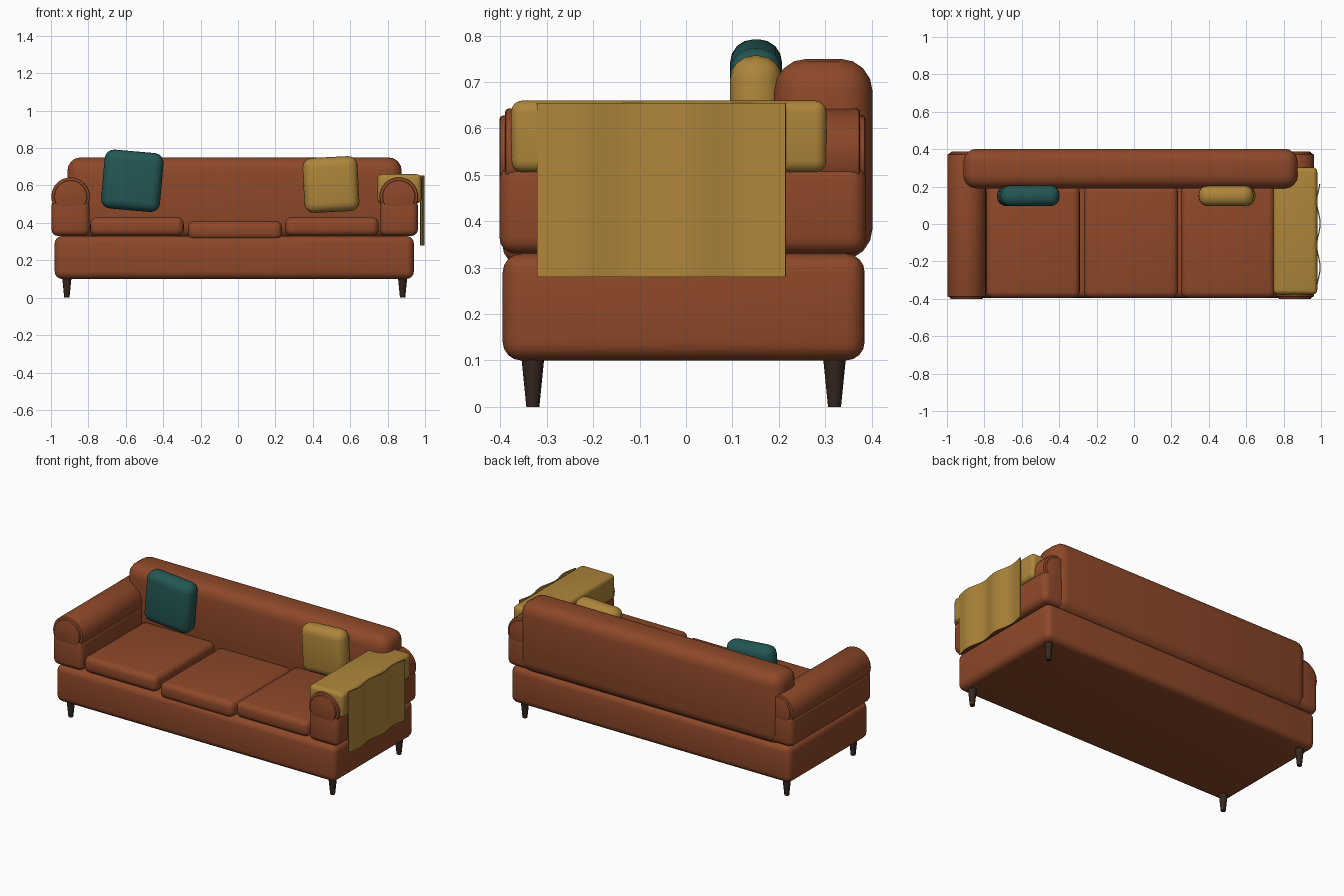
import bpy
import math

if "Cube" in bpy.data.objects:
    bpy.data.objects.remove(bpy.data.objects["Cube"], do_unlink=True)


def material(name, rgb):
    m = bpy.data.materials.new(name)
    m.use_nodes = True
    m.diffuse_color = (*rgb, 1)
    m.node_tree.nodes["Principled BSDF"].inputs["Base Color"].default_value = (*rgb, 1)
    return m


leather = material("brown leather", (0.27, 0.065, 0.022))
mustard = material("mustard cloth", (0.42, 0.235, 0.042))
teal = material("teal cloth", (0.017, 0.095, 0.09))
wood = material("dark wood", (0.035, 0.02, 0.013))


def finish(obj, name, mat, bevel=0, segments=4):
    obj.name = name
    obj.data.materials.clear()
    obj.data.materials.append(mat)
    if bevel:
        mod = obj.modifiers.new("rounding", "BEVEL")
        mod.width = bevel
        mod.segments = segments
        mod.limit_method = "ANGLE"
        mod.angle_limit = math.radians(40)
        bpy.ops.object.modifier_apply(modifier=mod.name)
    bpy.ops.object.shade_smooth_by_angle(angle=math.radians(35))
    return obj


def box(name, mat, xs, ys, zs, bevel, tilt=0):
    spans = (xs, ys, zs)
    bpy.ops.mesh.primitive_cube_add(size=1, location=[(a + b) / 2 for a, b in spans])
    obj = bpy.context.object
    obj.scale = [b - a for a, b in spans]
    bpy.ops.object.transform_apply(location=False, rotation=False, scale=True)
    obj.rotation_euler.y = math.radians(tilt)
    return finish(obj, name, mat, bevel)


def roll(name, x, z, radius, y0, y1, bevel):
    bpy.ops.mesh.primitive_cylinder_add(vertices=32, radius=radius, depth=y1 - y0,
                                        location=(x, (y0 + y1) / 2, z),
                                        rotation=(math.pi / 2, 0, 0))
    return finish(bpy.context.object, name, leather, bevel, 2)


# Frame and backrest
box("base", leather, (-0.98, 0.94), (-0.395, 0.385), (0.10, 0.33), 0.04)
box("backrest", leather, (-0.912, 0.875), (0.19, 0.402), (0.315, 0.75), 0.07)

# Rolled arms with raised end caps
for side, x in (("right", -0.895), ("left", 0.86)):
    box(side + "_arm", leather, (x - 0.102, x + 0.102), (-0.402, 0.388), (0.33, 0.525), 0.035)
    roll(side + "_arm_roll", x, 0.54, 0.103, -0.39, 0.375, 0.008)
    roll(side + "_arm_caps", x, 0.54, 0.088, -0.402, 0.387, 0.008)

# Seat cushions
for name, x0, x1, top in (("right", -0.79, -0.29, 0.43),
                          ("middle", -0.268, 0.235, 0.41),
                          ("left", 0.252, 0.752, 0.43)):
    box(name + "_seat_cushion", leather, (x0, x1), (-0.395, 0.205), (top - 0.10, top), 0.035)

# Throw pillows
box("teal_pillow", teal, (-0.723, -0.407), (0.095, 0.207), (0.467, 0.783), 0.05, 5)
box("mustard_pillow", mustard, (0.35, 0.644), (0.095, 0.207), (0.458, 0.752), 0.05, -3)

# Blanket over the left arm, with a rippled hanging panel
box("blanket_top", mustard, (0.745, 0.98), (-0.377, 0.303), (0.505, 0.66), 0.025)
bpy.ops.mesh.primitive_grid_add(x_subdivisions=8, y_subdivisions=48, size=1)
panel = bpy.context.object
for v in panel.data.vertices:
    y = -0.053 + v.co.y * 0.535
    z = 0.467 - v.co.x * 0.375
    ripple = 0.009 * math.cos(2 * math.pi * (y + 0.115) / 0.235)
    v.co = (0.986 - ripple, y, z)
thickness = panel.modifiers.new("cloth thickness", "SOLIDIFY")
thickness.thickness = 0.006
thickness.offset = 0
bpy.ops.object.modifier_apply(modifier=thickness.name)
finish(panel, "blanket_hanging_panel", mustard)

# Tapered legs
for x, side in ((-0.915, "right"), (0.88, "left")):
    for y, end in ((-0.33, "front"), (0.32, "back")):
        bpy.ops.mesh.primitive_cone_add(vertices=12, radius1=0.014, radius2=0.025,
                                        depth=0.11, location=(x, y, 0.055))
        finish(bpy.context.object, f"{end}_{side}_leg", wood)
